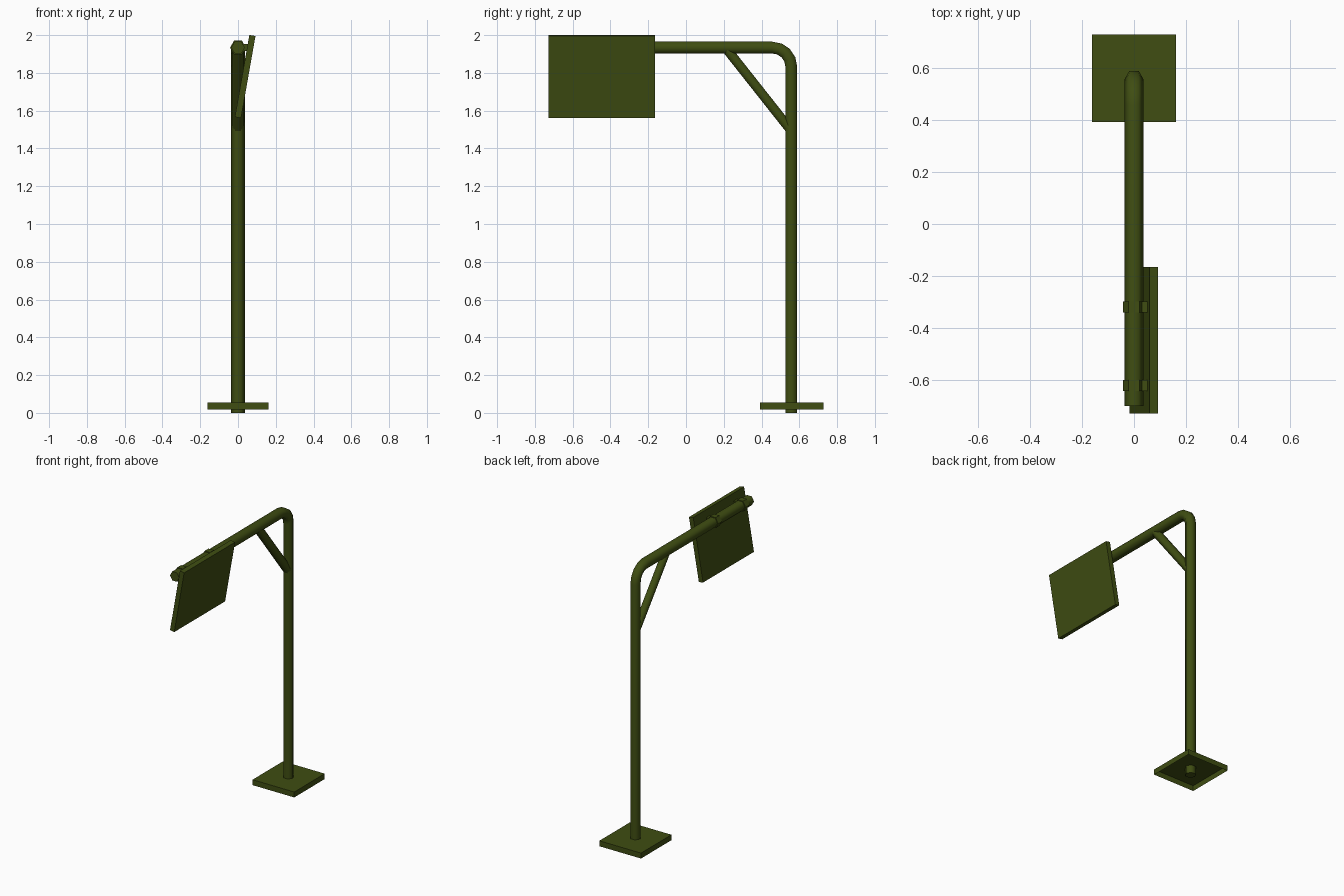
import bpy
import bmesh
from math import sin, cos, pi, radians
from mathutils import Vector, Matrix

if "Cube" in bpy.data.objects:
    bpy.data.objects.remove(bpy.data.objects["Cube"], do_unlink=True)

olive = bpy.data.materials.new("olive_paint")
olive.use_nodes = True
olive.diffuse_color = (0.05, 0.075, 0.006, 1)
olive.node_tree.nodes["Principled BSDF"].inputs["Base Color"].default_value = olive.diffuse_color

SIDES = 6
POLE_Y, ARM_Z, PIPE_R, BEND_R = 0.557, 1.934, 0.036, 0.1


def finish(name, bm, smooth=False):
    bmesh.ops.recalc_face_normals(bm, faces=bm.faces)
    mesh = bpy.data.meshes.new(name)
    bm.to_mesh(mesh)
    bm.free()
    mesh.materials.append(olive)
    obj = bpy.data.objects.new(name, mesh)
    bpy.context.collection.objects.link(obj)
    if smooth:
        bpy.ops.object.select_all(action="DESELECT")
        obj.select_set(True)
        bpy.context.view_layer.objects.active = obj
        bpy.ops.object.shade_smooth_by_angle(angle=radians(65))
    return obj


def tube(name, path, radius, smooth=True):
    """Six-sided pipe swept along (y, z) points in the x = 0 plane."""
    pts = [Vector((0, y, z)) for y, z in path]
    bm = bmesh.new()
    rings = []
    for i, p in enumerate(pts):
        along = (pts[min(i + 1, len(pts) - 1)] - pts[max(i - 1, 0)]).normalized()
        side = Vector((1, 0, 0))
        normal = along.cross(side)
        rings.append([bm.verts.new(p + radius * (side * cos(a) + normal * sin(a)))
                      for a in (2 * pi * k / SIDES for k in range(SIDES))])
    for r0, r1 in zip(rings, rings[1:]):
        for k in range(SIDES):
            n = (k + 1) % SIDES
            bm.faces.new((r0[k], r0[n], r1[n], r1[k]))
    bm.faces.new(rings[0])
    bm.faces.new(rings[-1])
    return finish(name, bm, smooth)


def box(name, center, size, tilt=0, open_bottom=False):
    bm = bmesh.new()
    bmesh.ops.create_cube(bm, size=1)
    if open_bottom:
        bottom = [f for f in bm.faces if f.normal.z < -0.5]
        bmesh.ops.delete(bm, geom=bottom, context="FACES_ONLY")
    bm.transform(Matrix.Translation(center) @ Matrix.Rotation(tilt, 4, "Y")
                 @ Matrix.Diagonal((*size, 1)))
    return finish(name, bm)


# Upright pole, rounded corner and arm as one bent pipe
bend = [(POLE_Y - BEND_R + BEND_R * cos(a), ARM_Z - BEND_R + BEND_R * sin(a))
        for a in (pi / 2 * i / 4 for i in range(5))]
tube("pole_and_arm", [(POLE_Y, 0)] + bend + [(-0.7, ARM_Z)], PIPE_R)

# Diagonal brace under the corner
tube("brace", [(0.22, 1.92), (0.552, 1.5)], 0.029)

# Hollow foot plate, open underneath
box("base_plate", (0, 0.559, 0.036), (0.322, 0.336, 0.038), open_bottom=True)

# Tilted sign panel beside the arm
box("sign_panel", (0.038, -0.446, 1.781), (0.033, 0.562, 0.441), tilt=radians(10))

# Clamps holding the panel to the arm
for label, y in (("front", -0.62), ("rear", -0.318)):
    tube(label + "_clamp", [(y - 0.021, ARM_Z), (y + 0.021, ARM_Z)], 0.042, smooth=False)
    box(label + "_clamp_tab", (0.03, y, ARM_Z), (0.05, 0.042, 0.036))
